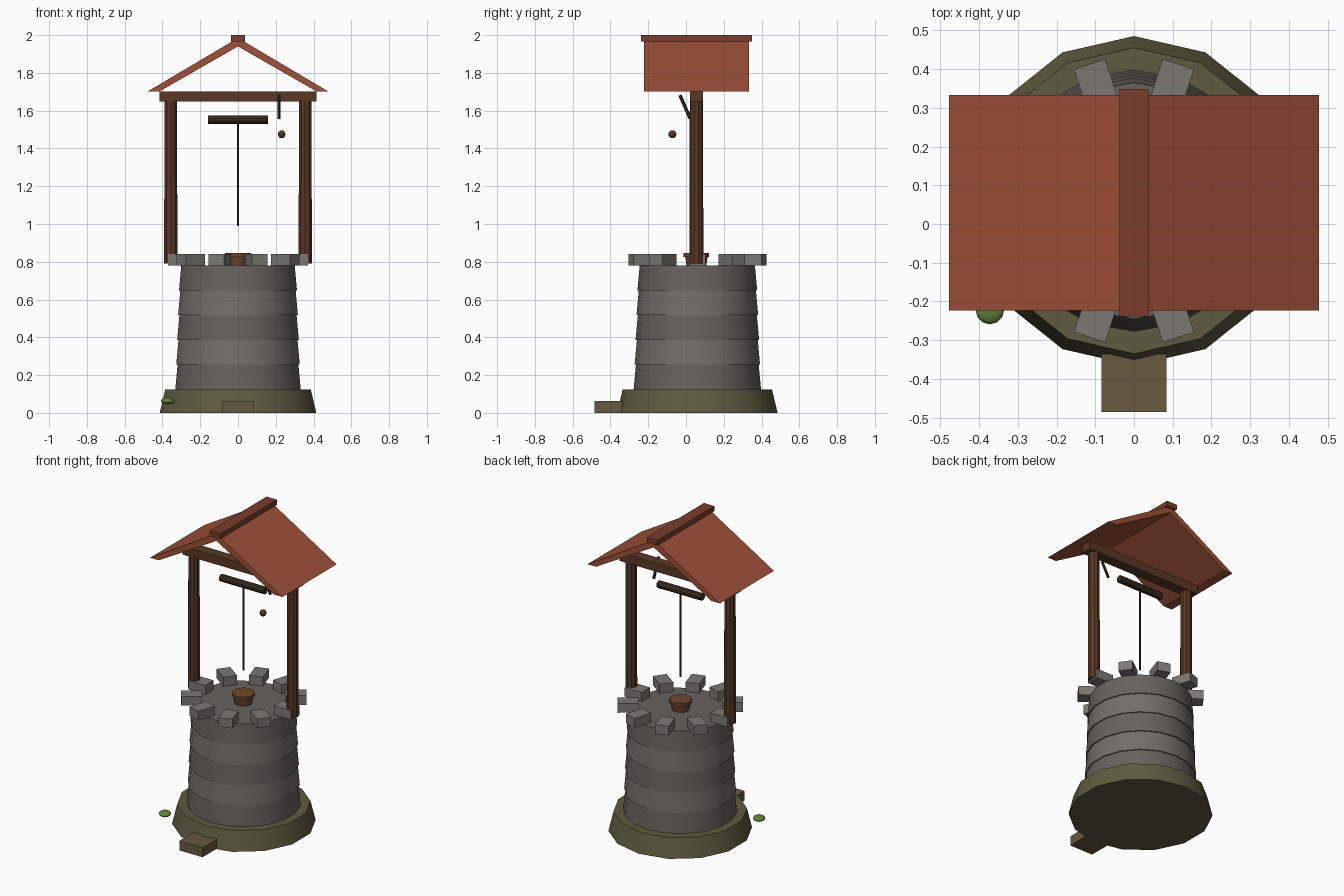
import bpy, math
from mathutils import Vector

if "Cube" in bpy.data.objects:
    bpy.data.objects.remove(bpy.data.objects["Cube"])

CY = 0.06  # the well axis sits slightly behind the origin


def material(name, rgb):
    m = bpy.data.materials.new(name)
    m.diffuse_color = (*rgb, 1)
    m.use_nodes = True
    m.node_tree.nodes["Principled BSDF"].inputs["Base Color"].default_value = m.diffuse_color
    return m


STONE_DARK = material("stone_dark", (0.135, 0.122, 0.108))
STONE_LIGHT = material("stone_light", (0.17, 0.155, 0.138))
RIM_STONE = material("rim_stone", (0.2, 0.19, 0.175))
EARTH = material("mossy_earth", (0.115, 0.105, 0.05))
STEP = material("step_stone", (0.14, 0.1, 0.05))
WOOD = material("wood", (0.1, 0.04, 0.018))
DARK_WOOD = material("dark_wood", (0.05, 0.028, 0.014))
BUCKET = material("bucket_wood", (0.16, 0.06, 0.025))
ROOF = material("roof_tile", (0.34, 0.08, 0.04))
RIDGE = material("ridge_tile", (0.2, 0.045, 0.027))
MOSS = material("moss", (0.12, 0.22, 0.04))


def finish(name, mat, smooth=False):
    ob = bpy.context.object
    ob.name = name
    ob.data.materials.append(mat)
    if smooth:
        bpy.ops.object.shade_smooth_by_angle(angle=math.radians(35))
    return ob


def box(name, center, size, mat, rot=0):
    bpy.ops.mesh.primitive_cube_add(size=1, location=center, rotation=(0, 0, rot))
    bpy.context.object.scale = size
    return finish(name, mat)


def rod(name, a, b, r1, r2, sides, mat):
    """Tapered cylinder from point a (radius r1) to point b (radius r2)."""
    a, b = Vector(a), Vector(b)
    bpy.ops.mesh.primitive_cone_add(
        vertices=sides, radius1=r1, radius2=r2, depth=(b - a).length,
        location=(a + b) / 2, rotation=(b - a).to_track_quat('Z', 'Y').to_euler())
    return finish(name, mat, True)


# Base mound
base = rod("base_mound", (0, CY, 0), (0, CY, 0.125), 0.425, 0.395, 14, EARTH)
base.rotation_euler = (0, 0, 0)

# Stacked stone courses
for i in range(5):
    z, r = 0.125 + 0.131 * i, 0.337 - 0.005 * i
    ring = rod(f"stone_course_{i}", (0, CY, z), (0, CY, z + 0.131), r, r - 0.012, 18,
               STONE_LIGHT if i % 2 else STONE_DARK)
    ring.rotation_euler = (0, 0, 0)

# Rim blocks
for i in range(10):
    a = math.tau * i / 10
    box(f"rim_block_{i}", (0.309 * math.cos(a), CY + 0.309 * math.sin(a), 0.81),
        (0.123, 0.085, 0.06), RIM_STONE, a)

# Posts and cross beam
PY = 0.055
for side, s in (("left", -1), ("right", 1)):
    rod(f"{side}_post", (s * 0.356, PY, 0.79), (s * 0.356, PY, 1.66), 0.037, 0.035, 10, WOOD)
box("cross_beam", (0, PY, 1.675), (0.83, 0.07, 0.055), WOOD)

# Roof panels from a gable profile, one per side
for side, s in (("left", -1), ("right", 1)):
    profile = [(0.478, 1.702), (0, 1.985), (0, 1.94), (0.415, 1.702)]
    verts = [(s * x, y, z) for y in (-0.223, 0.333) for x, z in profile]
    faces = [(0, 1, 2, 3), (7, 6, 5, 4)] + [
        (j, j + 4, (j + 1) % 4 + 4, (j + 1) % 4) for j in range(4)]
    if s > 0:
        faces = [f[::-1] for f in faces]
    me = bpy.data.meshes.new(f"{side}_roof_panel")
    me.from_pydata(verts, [], [f[::-1] for f in faces])
    me.materials.append(ROOF)
    bpy.context.collection.objects.link(bpy.data.objects.new(me.name, me))
box("roof_ridge", (0, PY, 1.984), (0.075, 0.587, 0.033), RIDGE)

# Windlass, rope and crank
rod("windlass_roller", (-0.16, PY, 1.552), (0.16, PY, 1.552), 0.023, 0.023, 10, DARK_WOOD)
rod("rope", (0, PY, 0.99), (0, PY, 1.54), 0.006, 0.006, 6, DARK_WOOD)
rod("crank_arm", (0.218, 0.022, 1.558), (0.218, -0.032, 1.682), 0.009, 0.009, 6, DARK_WOOD)
bpy.ops.mesh.primitive_uv_sphere_add(segments=10, ring_count=8, radius=0.021,
                                     location=(0.231, -0.072, 1.475))
finish("crank_knob", WOOD, True)

# Bucket resting on the well top
rod("bucket_body", (0, PY, 0.765), (0, PY, 0.83), 0.05, 0.06, 12, BUCKET)
rod("bucket_rim", (0, PY, 0.826), (0, PY, 0.846), 0.068, 0.068, 12, BUCKET)

# Front step and moss clump
box("front_step", (0, -0.41, 0.031), (0.168, 0.15, 0.062), STEP)
bpy.ops.mesh.primitive_uv_sphere_add(segments=12, ring_count=8, radius=1,
                                     location=(-0.372, -0.222, 0.063))
bpy.context.object.scale = (0.037, 0.037, 0.018)
finish("moss_clump", MOSS, True)
